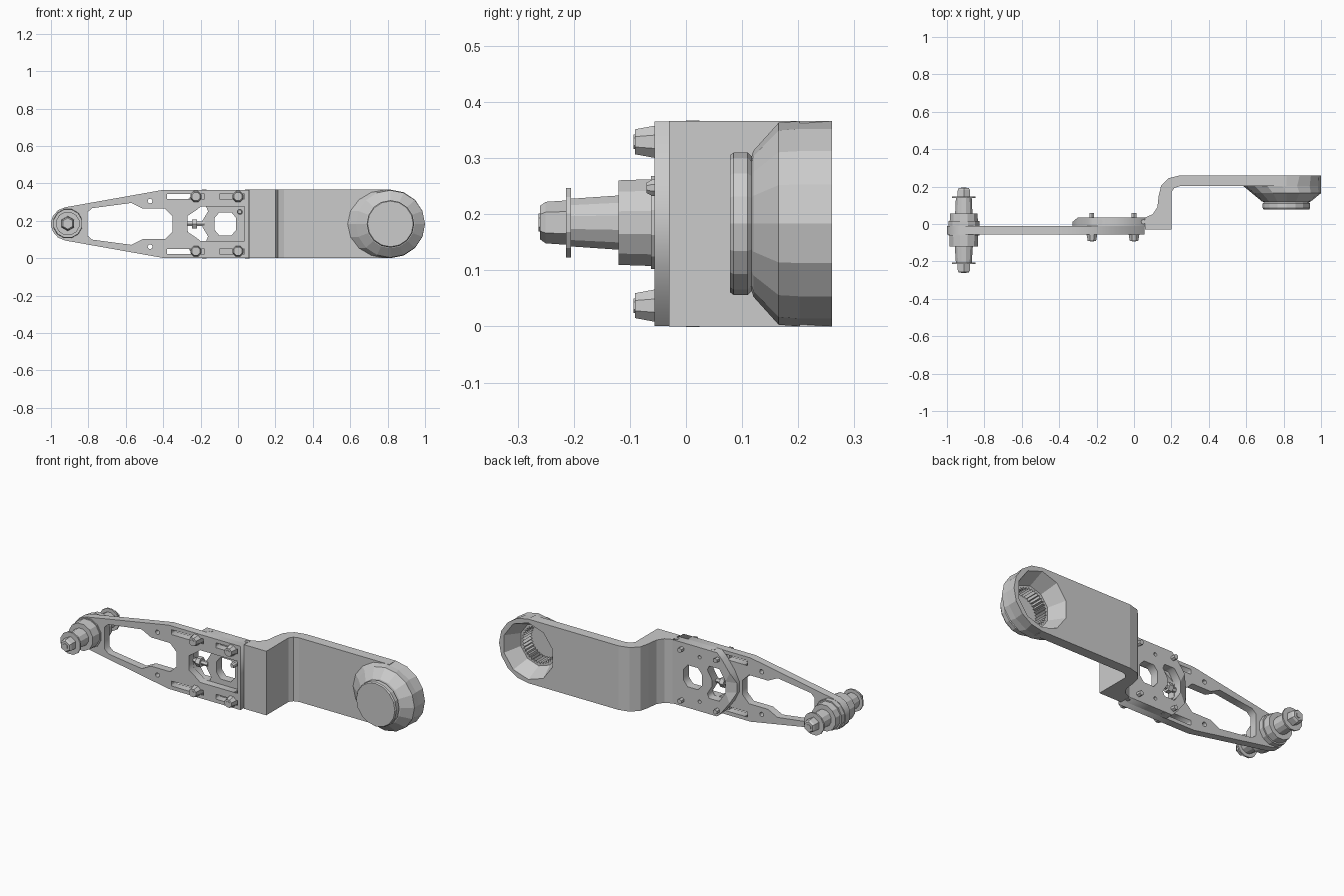
import bpy, bmesh
from math import sin, cos, pi, radians

if "Cube" in bpy.data.objects:
    bpy.data.objects.remove(bpy.data.objects["Cube"])

H = 0.366          # overall height
MID = H / 2


def finish(bm, name):
    bmesh.ops.recalc_face_normals(bm, faces=bm.faces)
    me = bpy.data.meshes.new(name)
    bm.to_mesh(me)
    bm.free()
    ob = bpy.data.objects.new(name, me)
    bpy.context.collection.objects.link(ob)
    return ob


def loft(name, rings, n=12, z=MID, turn=0.5):
    """Stack of n-sided rings along y; each ring is (y, centre x, radius x, radius z)."""
    bm = bmesh.new()
    loops = []
    for y, cx, rx, rz in rings:
        loops.append([bm.verts.new((cx + rx * cos(2 * pi * (i + turn) / n), y,
                                    z + rz * sin(2 * pi * (i + turn) / n))) for i in range(n)])
    for a, b in zip(loops, loops[1:]):
        for i in range(n):
            j = (i + 1) % n
            bm.faces.new((a[i], a[j], b[j], b[i]))
    bm.faces.new(loops[0])
    bm.faces.new(loops[-1])
    return finish(bm, name)


def turned(name, x, z, profile, n=12, turn=0.5):
    return loft(name, [(y, x, r, r) for y, r in profile], n, z, turn)


def plate(name, outlines, y0, y1):
    """Flat plate in the xz plane; first outline is the edge, the others are holes."""
    cu = bpy.data.curves.new(name, 'CURVE')
    cu.dimensions, cu.fill_mode, cu.extrude = '2D', 'BOTH', (y1 - y0) / 2
    for pts in outlines:
        sp = cu.splines.new('POLY')
        sp.points.add(len(pts) - 1)
        for p, (x, z) in zip(sp.points, pts):
            p.co = (x, z, 0, 1)
        sp.use_cyclic_u = True
    ob = bpy.data.objects.new(name, cu)
    bpy.context.collection.objects.link(ob)
    ob.location.y = (y0 + y1) / 2
    ob.rotation_euler.x = radians(90)
    bpy.ops.object.select_all(action='DESELECT')
    bpy.context.view_layer.objects.active = ob
    ob.select_set(True)
    bpy.ops.object.convert(target='MESH')
    ob = bpy.context.object
    bpy.ops.object.transform_apply(location=True, rotation=True, scale=True)
    return ob


def mirrored(half):
    """Complete an outline from its upper half."""
    return half + [(x, H - z) for x, z in reversed(half)]


def hole(x, z, r=0.013, n=8):
    return [(x + r * cos(2 * pi * i / n), z + r * sin(2 * pi * i / n)) for i in range(n)]


def slot(x0, x1, z, h=0.014):
    return [(x0, z - h), (x1, z - h), (x1, z + h), (x0, z + h)]


def cut(ob, cutter):
    m = ob.modifiers.new('cut', 'BOOLEAN')
    m.operation, m.solver, m.object = 'DIFFERENCE', 'EXACT', cutter
    bpy.context.view_layer.objects.active = ob
    bpy.ops.object.modifier_apply(modifier=m.name)


# front plate: tapered frame with windows and slots
edge = [(0.055, 0.365), (-0.40, 0.365)]
edge += [(-0.91 + 0.09 * cos(radians(a)), MID + 0.09 * sin(radians(a))) for a in (98, 125, 152, 172)]
window = [(-0.35, 0.225), (-0.39, 0.265), (-0.51, 0.265), (-0.57, 0.295), (-0.78, 0.267), (-0.805, 0.245)]
inner = [(0.035, 0.275), (-0.20, 0.275), (-0.225, 0.255), (-0.27, 0.225)]
outlines = [mirrored(edge), mirrored(window), mirrored(inner)]
for z in (0.33, H - 0.33):
    outlines += [slot(-0.38, -0.18, z), slot(-0.10, 0.035, z)]
outlines += [hole(-0.47, 0.305), hole(-0.47, H - 0.305)]
plate('front_plate', outlines, -0.056, -0.012)

# back plate: bowed end strap, screw gap and central window
edge = [(0.08, 0.365), (-0.22, 0.365), (-0.25, 0.335), (-0.30, 0.27), (-0.33, 0.21)]
gap = [(-0.19, 0.20), (-0.16, 0.25), (-0.17, 0.275), (-0.235, 0.275), (-0.275, 0.215)]
opening = [(-0.01, 0.215), (-0.035, 0.245), (-0.10, 0.245), (-0.125, 0.215)]
back = plate('back_plate', [mirrored(edge), mirrored(gap), mirrored(opening)] +
             [hole(-0.11, z, 0.01) for z in (0.31, H - 0.31)], -0.014, 0.035)
for v in back.data.vertices:
    if v.co.x < -0.31 and v.co.y > 0.03:
        v.co.y = 0.01

# bent arm: side profile extruded over the full height
profile = [(0.06, -0.03), (0.20, -0.03), (0.20, 0.17), (0.215, 0.192), (0.245, 0.202), (0.815, 0.202),
           (0.815, 0.26), (0.245, 0.26), (0.185, 0.245), (0.145, 0.205), (0.132, 0.15), (0.125, 0.09),
           (0.10, 0.052), (0.06, 0.035)]
bm = bmesh.new()
face = bm.faces.new([bm.verts.new((x, y, 0)) for x, y in profile])
grown = bmesh.ops.extrude_face_region(bm, geom=[face])
for v in grown['geom']:
    if isinstance(v, bmesh.types.BMVert):
        v.co.z = H
arm = finish(bm, 'bent_arm')

# rounded arm end with tapering boss and end disc
X = 0.815
boss = loft('arm_end', [(0.26, X, 0.185, MID), (0.202, 0.793, 0.207, MID), (0.165, X, 0.185, 0.18),
                        (0.12, X, 0.13, 0.13), (0.117, X, 0.12, 0.12), (0.110, X, 0.127, 0.127),
                        (0.085, X, 0.127, 0.127), (0.078, X, 0.122, 0.122)], 16, turn=0)

# pocket and splined socket on the back of the arm end
pocket = turned('pocket_cutter', X, MID, [(0.275, 0.168), (0.165, 0.12)], 10)
bm = bmesh.new()
teeth = 36
ring = [bm.verts.new((X + r * cos(a), 0.18, MID + r * sin(a)))
        for i in range(teeth * 2) for r, a in [(0.107 if i % 2 else 0.094, pi * i / teeth)]]
grown = bmesh.ops.extrude_face_region(bm, geom=[bm.faces.new(ring)])
for v in grown['geom']:
    if isinstance(v, bmesh.types.BMVert):
        v.co.y = 0.09
spline = finish(bm, 'spline_cutter')
cut(arm, pocket)
cut(boss, pocket)
cut(boss, spline)
for c in (pocket, spline):
    bpy.data.objects.remove(c)

# clamp bolts with tapered heads in front and nuts behind
for x in (-0.225, 0.0):
    for z in (0.329, H - 0.329):
        turned('clamp_bolt_head', x, z, [(-0.091, 0.024), (-0.056, 0.031), (-0.03, 0.031)], 8)
        turned('clamp_bolt_socket', x, z, [(-0.094, 0.013), (-0.09, 0.013)], 6)
        turned('clamp_bolt_end', x, z, [(-0.05, 0.014), (0.06, 0.014)], 6)

# small retaining screw and adjusting screw in the inner window
turned('retaining_screw', 0.01, 0.247, [(-0.07, 0.01), (-0.06, 0.016), (0.0, 0.016)], 8)
for name, x, r, length in (('adjuster_nut', -0.233, 0.028, 0.026), ('adjuster_shaft', -0.235, 0.014, 0.11)):
    bpy.ops.mesh.primitive_cylinder_add(vertices=6, radius=r, depth=length,
                                        location=(x, -0.01, MID), rotation=(0, pi / 2, 0))
    bpy.context.object.name = name

# cross pins on the upper and lower edges of the back plate
for x in (-0.18, 0.05):
    for z in (0.004, H - 0.004):
        bpy.ops.mesh.primitive_cylinder_add(vertices=8, radius=0.012, depth=0.01, location=(x, 0.012, z))
        bpy.context.object.name = 'cross_pin'

# spindle at the narrow end: hub, shafts, washers and hex bolts
SX, SZ = -0.91, 0.185
turned('spindle_hub', SX, SZ, [(-0.205, 0.044), (-0.12, 0.05), (-0.12, 0.078), (-0.062, 0.08), (-0.062, 0.086),
                               (0.015, 0.086), (0.015, 0.078), (0.055, 0.076), (0.055, 0.048), (0.138, 0.044)], 12)
for side, y in ((-1, -0.205), (1, 0.138)):
    turned('spindle_washer', SX, SZ, [(y, 0.064), (y + side * 0.009, 0.064)], 12)
    turned('spindle_bolt', SX, SZ, [(y, 0.04), (y + side * 0.045, 0.037), (y + side * 0.055, 0.03)], 6)
    turned('spindle_bolt_tip', SX, SZ, [(y, 0.016), (y + side * 0.058, 0.016)], 6)
